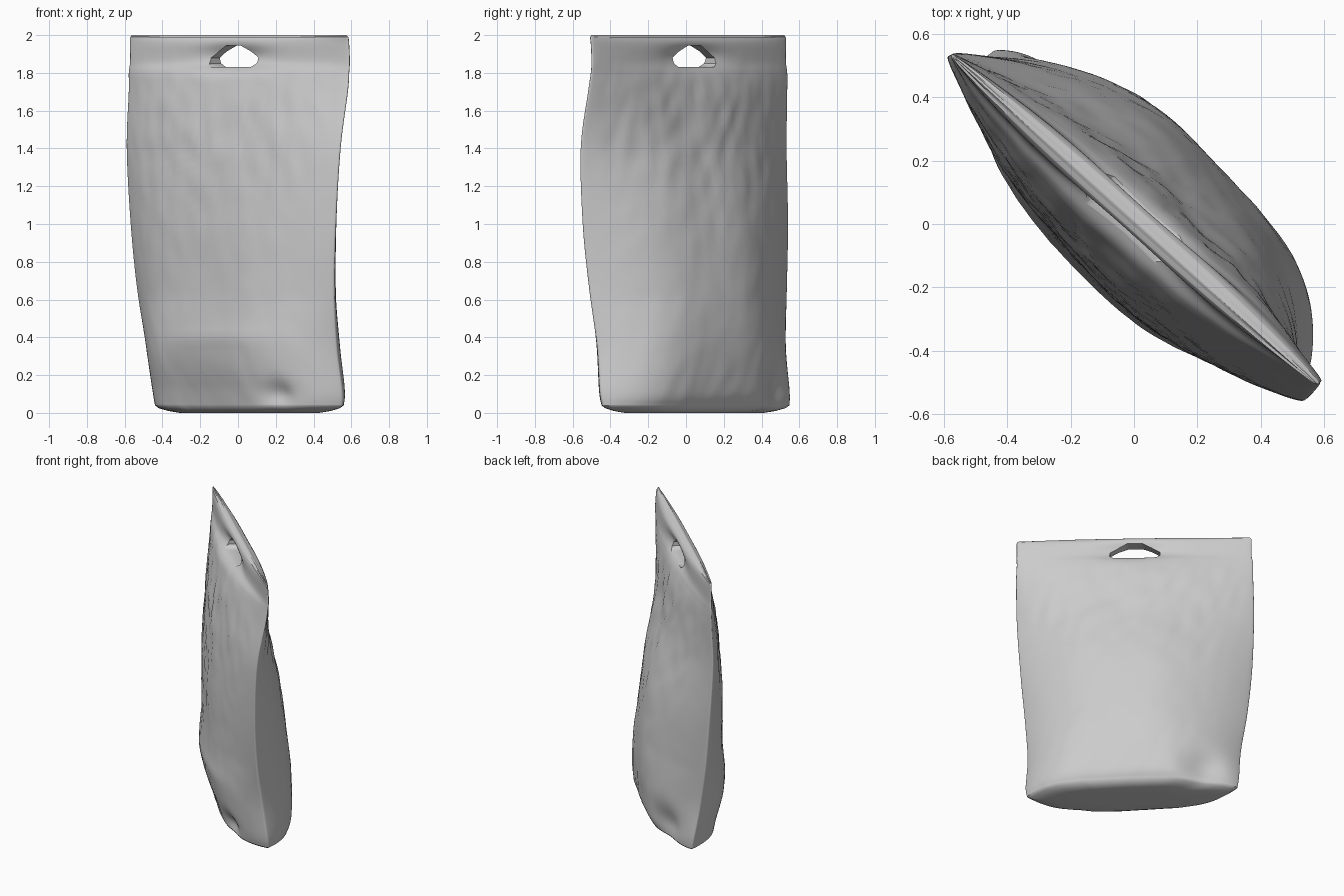
import bpy, bmesh, math
from mathutils import Vector, Matrix, noise

cube = bpy.data.objects.get("Cube")
if cube:
    bpy.data.objects.remove(cube, do_unlink=True)

# The pouch is shaped facing -y, then turned to stand diagonally
TURN = Matrix.Rotation(math.radians(-45), 4, "Z")
SIDE = 64      # points across each face
STEPS = 9      # rings between two sections

# height, left edge (u, n), right edge (u, n), front depth, back depth
SECTIONS = [
    (0.04, -0.69, 0.08, 0.70, 0.08, 0.2, 0.18),
    (0.12, -0.70, 0.07, 0.71, 0.07, 0.21, 0.22),
    (0.35, -0.71, 0.03, 0.70, 0.04, 0.235, 0.27),
    (0.65, -0.75, 0.0, 0.72, 0.0, 0.2, 0.29),
    (1.0, -0.78, -0.02, 0.75, -0.02, 0.17, 0.26),
    (1.4, -0.79, -0.04, 0.775, -0.01, 0.13, 0.17),
    (1.7, -0.785, -0.03, 0.775, 0.045, 0.105, 0.09),
    (1.8, -0.785, -0.03, 0.77, 0.06, 0.085, 0.06),
    (1.86, -0.775, -0.03, 0.77, 0.065, 0.045, 0.04),
    (1.95, -0.775, -0.03, 0.77, 0.06, 0.035, 0.035),
    (1.985, -0.775, -0.03, 0.77, 0.055, 0.02, 0.02),
    (2.0, -0.765, -0.03, 0.76, 0.05, 0.0, 0.0),
]


def spline(a, b, c, d, t):
    return b + 0.5 * t * (c - a + t * (2*a - 5*b + 4*c - d + t * (3*(b - c) + d - a)))


def bump(u, z, cu, cz, ru, rz):
    return math.exp(-((u - cu) / ru) ** 2 - ((z - cz) / rz) ** 2)


def crinkle(u, z, side):
    # soft upright creases, stronger on the upper half
    fade = min(1, max(0, (1.95 - z) * 4))
    upper = 0.3 + 0.7 * bump(0, z, 0, 1.45, 1, 0.4)
    fine = noise.noise(Vector((u * 14 + z * 4, side * 5, z * 7)))
    broad = noise.noise(Vector((u * 3, side * 9, z * 2)))
    return fade * (0.012 * upper * fine + 0.01 * broad)


def depth_offset(u, z, side):
    off = crinkle(u, z, side)
    if side < 0:
        off -= 0.04 * bump(u, z, 0.42, 0.1, 0.08, 0.06)    # front corner dent
        off += 0.01 * bump(u, z, 0.05, 0.4, 0.35, 0.05)    # low cross crease
    else:
        off -= 0.09 * bump(u, z, -0.5, 0.13, 0.14, 0.12)   # back corner dent
    return off


def fullness(t, z, side):
    # rounded lens above, boxier toward the base
    low = max(0, 1 - z / 0.6)
    if side > 0:
        return 2.8 + 1.8 * low if t > 0 else 2.1 + 1.2 * low
    return 2.4 + 1.8 * low


def ring(section):
    z, lu, ln, ru, rn, front, back = section
    rim = 0.016 if z < 1.99 else 0.005
    points = []
    for k in range(2 * SIDE):
        a = math.pi * k / SIDE
        t, side = math.cos(a), (1 if k < SIDE else -1)
        u = lu + (ru - lu) * (t + 1) / 2
        n = ln + (rn - ln) * (t + 1) / 2
        swell = 1 - abs(t) ** fullness(t, z, side)
        depth = (back if side > 0 else front) + depth_offset(u, z, side)
        half = max(depth, 0) * swell + rim * abs(math.sin(a)) ** 0.5
        pinch = 1 - 0.8 * bump(u, z, 0, 1.885, 0.21, 0.055)   # flattened around the handle
        points.append(Vector((u, n + side * half * pinch, z)))
    return points


# Rings from the bottom rim to the sealed top
rings = []
for i in range(len(SECTIONS) - 1):
    quad = [SECTIONS[max(0, min(len(SECTIONS) - 1, i + j))] for j in (-1, 0, 1, 2)]
    for s in range(STEPS):
        rings.append(ring([spline(*col, s / STEPS) for col in zip(*quad)]))
rings.append(ring(SECTIONS[-1]))

# Base: rings shrinking inward and down to the ground
centre = Vector((0.03, 0.06, 0))
rim_ring = rings[0]
for shrink, z in ((0.96, 0.025), (0.86, 0.01), (0.74, 0.0), (0.4, 0.0)):
    inner = [centre.lerp(p, shrink) for p in rim_ring]
    rings.insert(0, [Vector((p.x, p.y, z)) for p in inner])

bm = bmesh.new()
rows = [[bm.verts.new(p) for p in r] for r in rings]
count = 2 * SIDE
for low, high in zip(rows, rows[1:]):
    for k in range(count):
        m = (k + 1) % count
        bm.faces.new((low[k], low[m], high[m], high[k]))
bm.faces.new(rows[0])
bm.faces.new(rows[-1])
bmesh.ops.recalc_face_normals(bm, faces=bm.faces)
mesh = bpy.data.meshes.new("pouch")
bm.to_mesh(mesh)
bm.free()
pouch = bpy.data.objects.new("pouch", mesh)
bpy.context.collection.objects.link(pouch)

# Handle opening: flat below, arched above
half = [(0.14, 1.83), (0.165, 1.85), (0.165, 1.88), (0.11, 1.915), (0.05, 1.945)]
outline = half + [(-x, z) for x, z in reversed(half)]
bm = bmesh.new()
face = bm.faces.new([bm.verts.new((x - 0.01, -0.5, z)) for x, z in outline])
grown = bmesh.ops.extrude_face_region(bm, geom=[face])["geom"]
bmesh.ops.translate(bm, vec=(0, 1, 0), verts=[g for g in grown if isinstance(g, bmesh.types.BMVert)])
bmesh.ops.recalc_face_normals(bm, faces=bm.faces)
cut_mesh = bpy.data.meshes.new("handle_cutter")
bm.to_mesh(cut_mesh)
bm.free()
cutter = bpy.data.objects.new("handle_cutter", cut_mesh)
cutter.hide_render = True
bpy.context.collection.objects.link(cutter)

cut = pouch.modifiers.new("handle_opening", "BOOLEAN")
cut.operation = "DIFFERENCE"
cut.solver = "EXACT"
cut.object = cutter
bpy.context.view_layer.objects.active = pouch
pouch.select_set(True)
bpy.ops.object.modifier_apply(modifier=cut.name)
bpy.data.objects.remove(cutter, do_unlink=True)
pouch.data.transform(TURN)

# Plain grey film
film = bpy.data.materials.new("grey_film")
film.use_nodes = True
grey = (0.6, 0.6, 0.6, 1)
film.diffuse_color = grey
film.node_tree.nodes["Principled BSDF"].inputs["Base Color"].default_value = grey
pouch.data.materials.clear()
pouch.data.materials.append(film)
bpy.ops.object.shade_smooth_by_angle(angle=math.radians(50))
